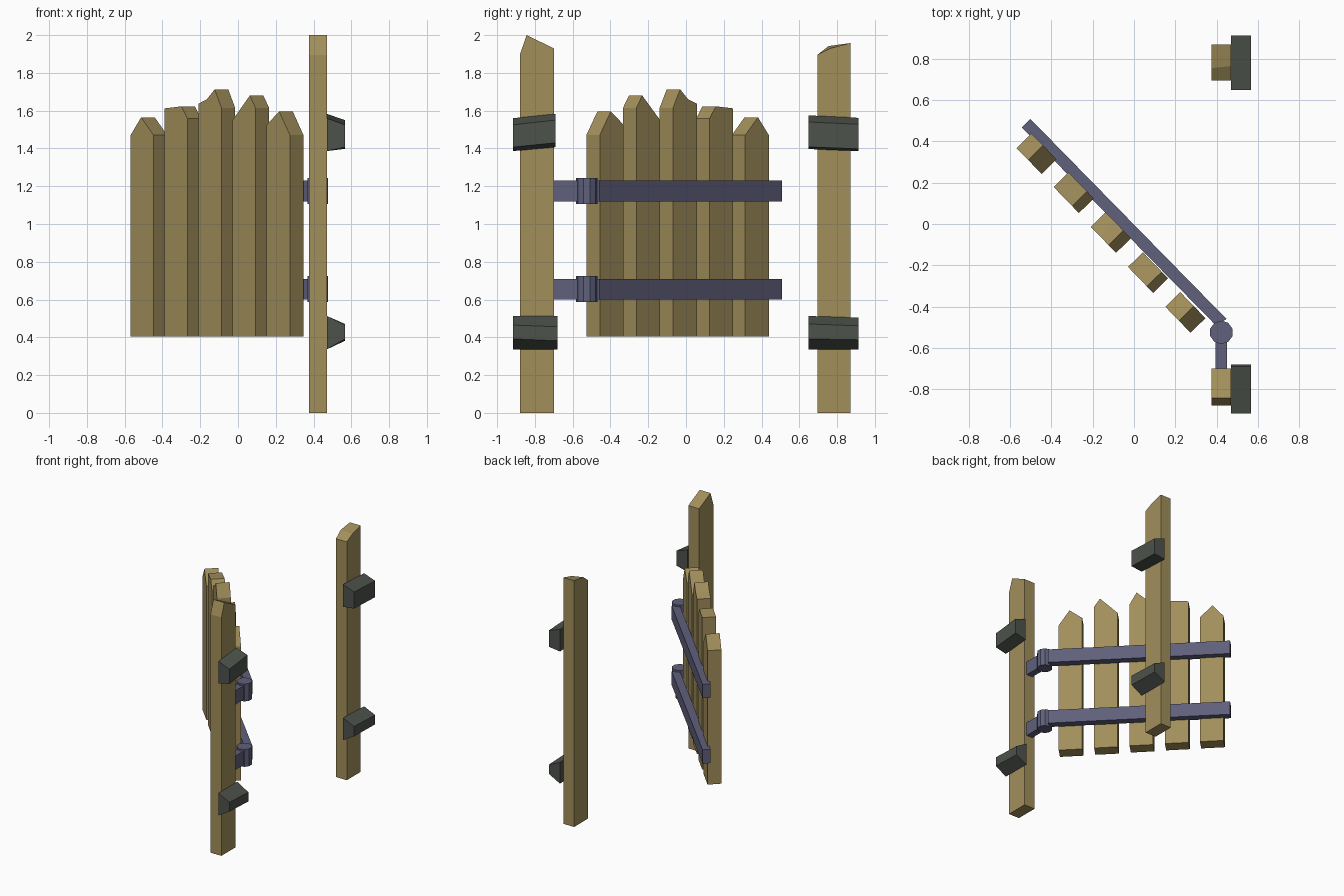
import bpy, bmesh
from mathutils import Vector

if "Cube" in bpy.data.objects:
    bpy.data.objects.remove(bpy.data.objects["Cube"])


def material(name, rgb):
    m = bpy.data.materials.new(name)
    m.diffuse_color = (*rgb, 1)
    m.use_nodes = True
    m.node_tree.nodes["Principled BSDF"].inputs["Base Color"].default_value = m.diffuse_color
    return m


WOOD = material("wood", (0.36, 0.275, 0.105))
STEEL = material("blue_iron", (0.115, 0.118, 0.2))
DARK = material("dark_iron", (0.075, 0.085, 0.072))


def loft(name, a, b, mat):
    """Closed solid between two matching outlines."""
    bm = bmesh.new()
    va = [bm.verts.new(p) for p in a]
    vb = [bm.verts.new(p) for p in b]
    n = len(a)
    bm.faces.new(va)
    bm.faces.new(vb[::-1])
    for i in range(n):
        j = (i + 1) % n
        bm.faces.new((va[j], va[i], vb[i], vb[j]))
    bmesh.ops.recalc_face_normals(bm, faces=bm.faces)
    me = bpy.data.meshes.new(name)
    bm.to_mesh(me)
    bm.free()
    me.materials.append(mat)
    ob = bpy.data.objects.new(name, me)
    bpy.context.collection.objects.link(ob)
    return ob


def board(name, start, end, depth, z0, top, mat):
    """Upright board: front face from start to end, top = (fraction, z) points."""
    s, e, d = Vector((*start, 0)), Vector((*end, 0)), Vector((*depth, 0))
    up = Vector((0, 0, 1))
    pts = [s + up * z0] + [s.lerp(e, f) + up * z for f, z in top] + [e + up * z0]
    return loft(name, pts, [p + d for p in pts], mat)


# Posts with rough-cut tops
X0, X1 = 0.375, 0.47
board("post_hinge", (X0, -0.88), (X0, -0.70), (X1 - X0, 0), 0,
      [(0, 1.895), (0.2, 2.0), (1, 1.93)], WOOD)
right_back = [(0.695, 0), (0.695, 1.895), (0.755, 1.942), (0.87, 1.958), (0.87, 0)]
right_front = [(0.695, 0), (0.695, 1.895), (0.765, 1.93), (0.87, 1.958), (0.87, 0)]
loft("post_latch", [(X0, y, z) for y, z in right_back],
     [(X1, y, z) for y, z in right_front], WOOD)

# Tapered wall brackets: y range, then z levels (bottom, inner bottom, inner top, top) per end
brackets = {
    "bracket_hinge_upper": (-0.917, (1.386, 1.407, 1.525, 1.56), -0.69, (1.407, 1.43, 1.55, 1.583)),
    "bracket_hinge_lower": (-0.917, (0.336, 0.392, 0.465, 0.513), -0.68, (0.336, 0.382, 0.456, 0.513)),
    "bracket_latch_upper": (0.648, (1.397, 1.408, 1.54, 1.575), 0.913, (1.386, 1.398, 1.528, 1.562)),
    "bracket_latch_lower": (0.648, (0.336, 0.392, 0.471, 0.513), 0.913, (0.336, 0.387, 0.461, 0.504)),
}
for name, (ya, za, yb, zb) in brackets.items():
    loft(name, *[[(x, y, z) for x, z in zip((0.47, 0.567, 0.567, 0.47), zs)]
                 for y, zs in ((ya, za), (yb, zb))], DARK)

# Gate pickets: front face ends and top outline
pickets = [
    ((-0.569, 0.368), [(0, 1.47), (0.46, 1.565), (1, 1.47)]),
    ((-0.389, 0.179), [(0, 1.612), (0.73, 1.623), (1, 1.558)]),
    ((-0.209, -0.014), [(0, 1.637), (0.36, 1.66), (0.7, 1.713), (1, 1.614)]),
    ((-0.029, -0.208), [(0, 1.55), (0.75, 1.68), (1, 1.614)]),
    ((0.152, -0.401), [(0, 1.525), (0.54, 1.596), (1, 1.472)]),
]
for i, ((x, y), top) in enumerate(pickets):
    board(f"picket_{i + 1}", (x, y), (x + 0.122, y - 0.126), (0.072, 0.071), 0.405, top, WOOD)

# Gate rails with hinge barrels and post arms
for label, z in (("upper", 1.175), ("lower", 0.655)):
    lo, hi = z - 0.055, z + 0.055
    board(f"rail_{label}", (-0.544, 0.468), (0.405, -0.50), (0.042, 0.041), lo,
          [(0, hi), (1, hi)], STEEL)
    board(f"hinge_arm_{label}", (0.396, -0.71), (0.396, -0.54), (0.054, 0), lo,
          [(0, hi), (1, hi)], STEEL)
    bpy.ops.mesh.primitive_cylinder_add(vertices=10, radius=0.057, depth=0.138,
                                        location=(0.423, -0.525, z))
    barrel = bpy.context.object
    barrel.name = f"hinge_barrel_{label}"
    barrel.data.materials.append(STEEL)
